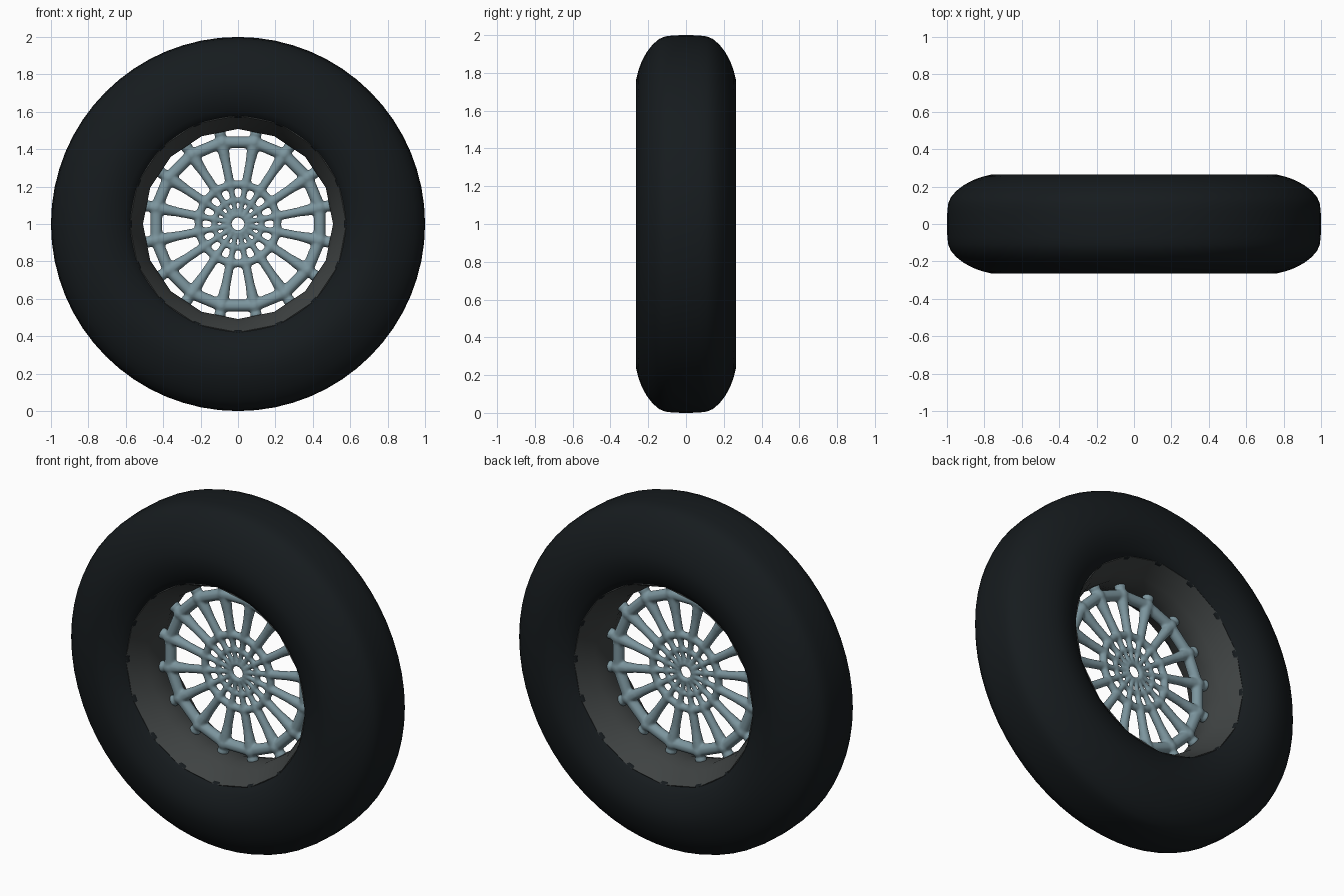
import bpy, bmesh
from math import sin, cos, pi
from mathutils import Vector, Matrix

if "Cube" in bpy.data.objects:
    bpy.data.objects.remove(bpy.data.objects["Cube"])

CZ = 1.0  # axle height


def material(name, rgb):
    m = bpy.data.materials.new(name)
    m.diffuse_color = (*rgb, 1)
    m.use_nodes = True
    m.node_tree.nodes["Principled BSDF"].inputs["Base Color"].default_value = m.diffuse_color
    return m


def point(r, y, i, n, offset=0.0):
    a = 2 * pi * (i + offset) / n
    return Vector((r * cos(a), y, CZ + r * sin(a)))


def revolve(bm, profile, n):
    # revolve a closed (radius, y) profile about the axle
    rings = [[bm.verts.new(point(r, y, i, n)) for i in range(n)] for r, y in profile]
    for a, b in zip(rings, rings[1:] + rings[:1]):
        for i in range(n):
            j = (i + 1) % n
            bm.faces.new((a[i], a[j], b[j], b[i]))


def finish(bm, name, mat, angle):
    bmesh.ops.recalc_face_normals(bm, faces=bm.faces)
    me = bpy.data.meshes.new(name)
    bm.to_mesh(me)
    bm.free()
    ob = bpy.data.objects.new(name, me)
    bpy.context.collection.objects.link(ob)
    me.materials.append(mat)
    bpy.ops.object.select_all(action='DESELECT')
    ob.select_set(True)
    bpy.context.view_layer.objects.active = ob
    if angle:
        bpy.ops.object.shade_smooth_by_angle(angle=angle)
    return ob


def mirrored(half):
    return half + [(r, -y) for r, y in reversed(half)]


def tube(bm, p, q, r1, r2):
    d = q - p
    rot = d.to_track_quat('Z', 'Y').to_matrix().to_4x4()
    bmesh.ops.create_cone(bm, cap_ends=True, segments=10, radius1=r1, radius2=r2,
                          depth=d.length, matrix=Matrix.Translation((p + q) / 2) @ rot)


rubber = material("rubber", (0.008, 0.011, 0.013))
dark_metal = material("dark_metal", (0.05, 0.056, 0.056))
metal = material("metal", (0.2, 0.3, 0.34))

# tire
half = [(0.60, -0.12), (0.568, -0.19), (0.575, -0.205), (0.61, -0.23), (0.66, -0.253),
        (0.71, -0.264), (0.76, -0.265), (0.81, -0.253), (0.86, -0.235), (0.91, -0.208),
        (0.95, -0.177), (0.98, -0.142), (0.993, -0.11), (0.998, -0.07), (1.0, -0.02)]
bm = bmesh.new()
revolve(bm, mirrored(half), 64)
finish(bm, "tire", rubber, 1.0)

# rim barrel
half = [(0.61, -0.19), (0.58, -0.208), (0.555, -0.16), (0.525, -0.09), (0.508, -0.04)]
bm = bmesh.new()
revolve(bm, mirrored(half), 16)
finish(bm, "rim_barrel", dark_metal, 1.0)

# spoked wheel disc: ring and spoke tubes, fused by remeshing
N = 16
disc = [(0.047, 0.014), (0.13, 0.016), (0.215, 0.024), (0.445, 0.036), (0.495, 0.03)]
bm = bmesh.new()
for i in range(N):
    for k, (r, t) in enumerate(disc):
        p = point(r, 0, i, N, 0.5)
        bmesh.ops.create_icosphere(bm, subdivisions=2, radius=t * 1.1,
                                   matrix=Matrix.Translation(p))
        if k < 4:
            # ring segment, then spoke outward
            tube(bm, p, point(r, 0, i + 1, N, 0.5), t * 0.9, t * 0.9)
            r2, t2 = disc[k + 1]
            mid = point((r + r2) / 2, 0, i, N, 0.5)
            tm = (t + t2) * 0.42
            tube(bm, p, mid, t, tm)
            tube(bm, mid, point(r2, 0, i, N, 0.5), tm, t2)
ob = finish(bm, "wheel_spokes", metal, 0)
rm = ob.modifiers.new("fuse", 'REMESH')
rm.mode = 'VOXEL'
rm.voxel_size = 0.007
rm.use_smooth_shade = True
sm = ob.modifiers.new("blend", 'SMOOTH')
sm.factor = 0.5
sm.iterations = 5
